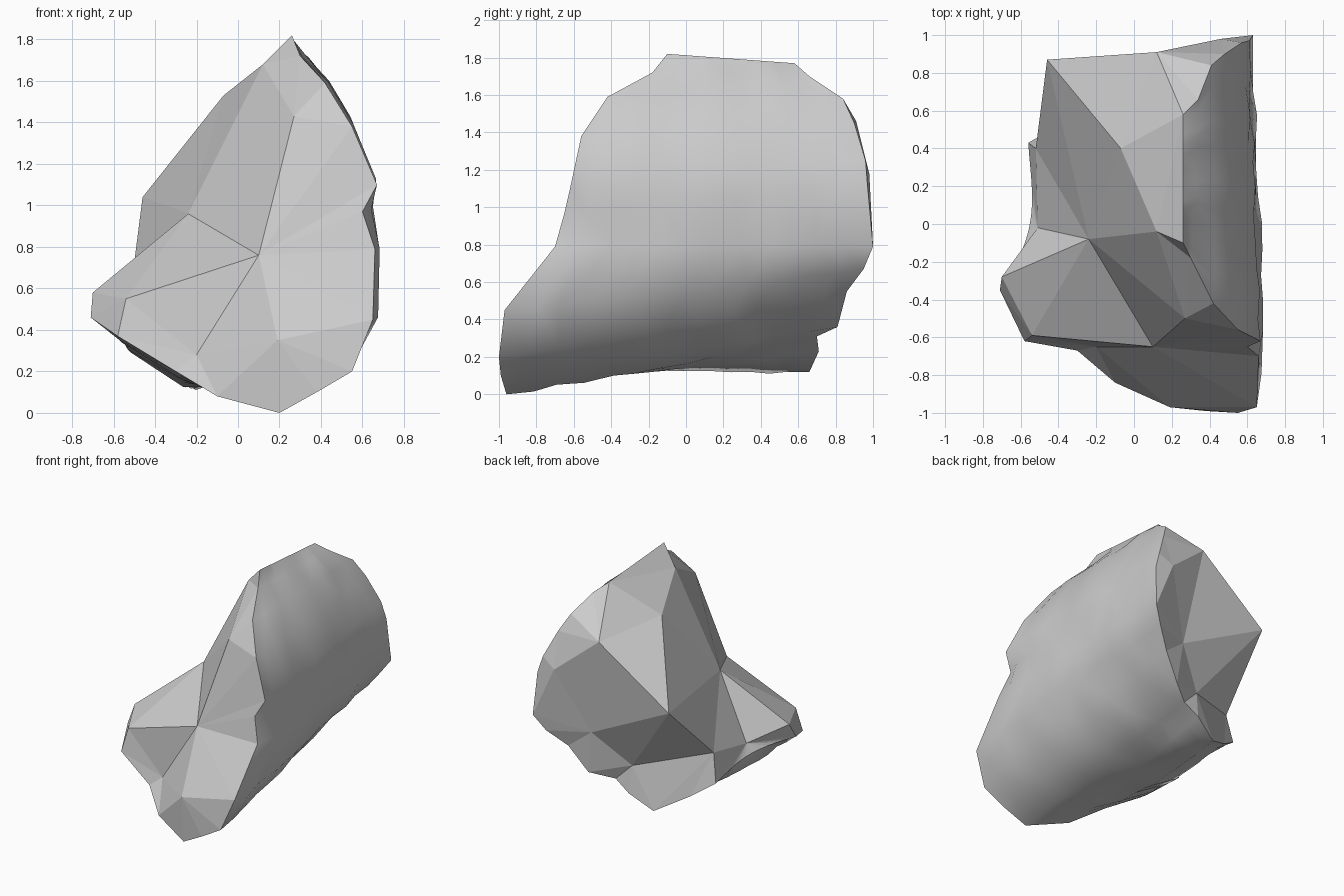
import bpy, bmesh, math, random
from mathutils import Vector

if "Cube" in bpy.data.objects:
    bpy.data.objects.remove(bpy.data.objects["Cube"])

random.seed(4)

# Front rim of the rounded shell: ridge, down the right side, under to the left tip
FRONT = [(.26, -.1, 1.82), (.30, -.18, 1.72), (.42, -.42, 1.59), (.55, -.56, 1.38),
         (.67, -.62, 1.10), (.60, -.65, .97), (.66, -.70, .79), (.65, -.97, .45),
         (.55, -1.0, .20), (.38, -.99, .10), (.20, -.96, 0), (-.10, -.84, .08),
         (-.30, -.67, .20), (-.58, -.62, .37), (-.71, -.35, .46)]
# Back rim, same order
BACK = [(.26, .58, 1.77), (.34, .66, 1.70), (.41, .84, 1.58), (.48, .90, 1.45),
        (.57, .96, 1.25), (.61, .97, 1.12), (.63, 1.0, .79), (.55, .95, .67),
        (.42, .86, .55), (.28, .81, .36), (.12, .70, .31), (0, .71, .23),
        (-.18, .66, .12), (-.40, .52, .24), (-.56, .43, .35)]
# Outward swelling of the shell between the rims, per profile point
SWELL = [0, .01, .02, .02, .015, .05, .035, .04, .01, .01, .015, .025, .035, .02, 0]
# Corners of the broken, faceted side
CORNERS = {
    'A': (.10, -.65, .76), 'S': (.19, -.97, .35), 'C': (.27, -.50, 1.43),
    'D': (.12, -.04, 1.68), 'E': (-.24, -.08, .96), 'G': (-.07, .40, 1.53),
    'H': (-.46, .87, 1.04), 'I': (-.51, -.02, .48), 'J': (-.70, -.28, .58),
    'K': (-.54, -.59, .55), 'L': (-.20, -.65, .28), 'M': (.12, .91, 1.46),
    'N': (.46, .98, 1.18), 'P': (.24, .83, .69), 'Q': (-.52, .40, .57),
    'R': (-.01, .68, .44)}
STEPS = 12
# Triangle fans: hub corner, then the ring around it
# (f/b = front/back rim points, e = points along the lower left edge)
LOWER_EDGE = " ".join(f"e{j}" for j in range(STEPS, -1, -1))
FANS = ["A S f7 f6 f5 f4 f3 C E K L S", "E C D G H Q I J K", "C f3 f2 f1 D",
        "D f1 f0 b0 G", "S f7 f8 f9 f10 f11 L", "L f11 f12 f13 K", "K f13 f14 J",
        "I Q " + LOWER_EDGE + " J", "G H M b0", "M b0 b1 b2 b3 N P H",
        "N b3 b4 b5 b6 P", "P b6 b7 b8 b9 R H", "R b9 b10 b11 b12 Q H",
        "Q b12 b13 b14"]

bm = bmesh.new()

# Rounded shell swept between the two rims, lightly roughened
n = len(FRONT) - 1
grid = []
for i, (f, b) in enumerate(zip(FRONT, BACK)):
    row = []
    for j in range(STEPS + 1):
        t = j / STEPS
        p = Vector(f).lerp(Vector(b), t)
        # the widest part swells close behind the front rim
        arch = math.sin(math.pi * t ** (.25 if i in (6, 7) else .4 if i == 5 else 1))
        if 0 < j < STEPS:
            if i == n:
                p.x += .09 * arch * (1.3 - .6 * t)
            elif i > 0:
                before = Vector(FRONT[i - 1]).lerp(Vector(BACK[i - 1]), t)
                after = Vector(FRONT[i + 1]).lerp(Vector(BACK[i + 1]), t)
                out = Vector((0, 1, 0)).cross(after - before).normalized()
                if out.dot(p - Vector((-.2, p.y, .9))) < 0:
                    out = -out
                p += out * (SWELL[i] * arch + random.uniform(-.01, .01))
                p.y += random.uniform(-.03, .03)
        row.append(bm.verts.new(p))
    grid.append(row)
for i in range(n):
    for j in range(STEPS):
        bm.faces.new((grid[i][j], grid[i + 1][j],
                      grid[i + 1][j + 1], grid[i][j + 1]))

# Split the shell quads into small facets
bmesh.ops.triangulate(bm, faces=list(bm.faces))
for face in bm.faces:
    face.smooth = True

# Faceted broken side
points = {k: bm.verts.new(v) for k, v in CORNERS.items()}
for i in range(n + 1):
    points[f"f{i}"], points[f"b{i}"] = grid[i][0], grid[i][-1]
for j in range(STEPS + 1):
    points[f"e{j}"] = grid[n][j]
for fan in FANS:
    hub, *ring = fan.split()
    for a, b in zip(ring, ring[1:]):
        tri = [points[k] for k in (hub, a, b)]
        if not any(set(tri) == set(fc.verts) for fc in tri[0].link_faces):
            bm.faces.new(tri)

bmesh.ops.recalc_face_normals(bm, faces=bm.faces)
# Crisp edges wherever a facet is involved
for e in bm.edges:
    e.smooth = all(fc.smooth for fc in e.link_faces)

mesh = bpy.data.meshes.new("rock_chunk")
bm.to_mesh(mesh)
bm.free()
rock = bpy.data.objects.new("rock_chunk", mesh)
bpy.context.collection.objects.link(rock)
